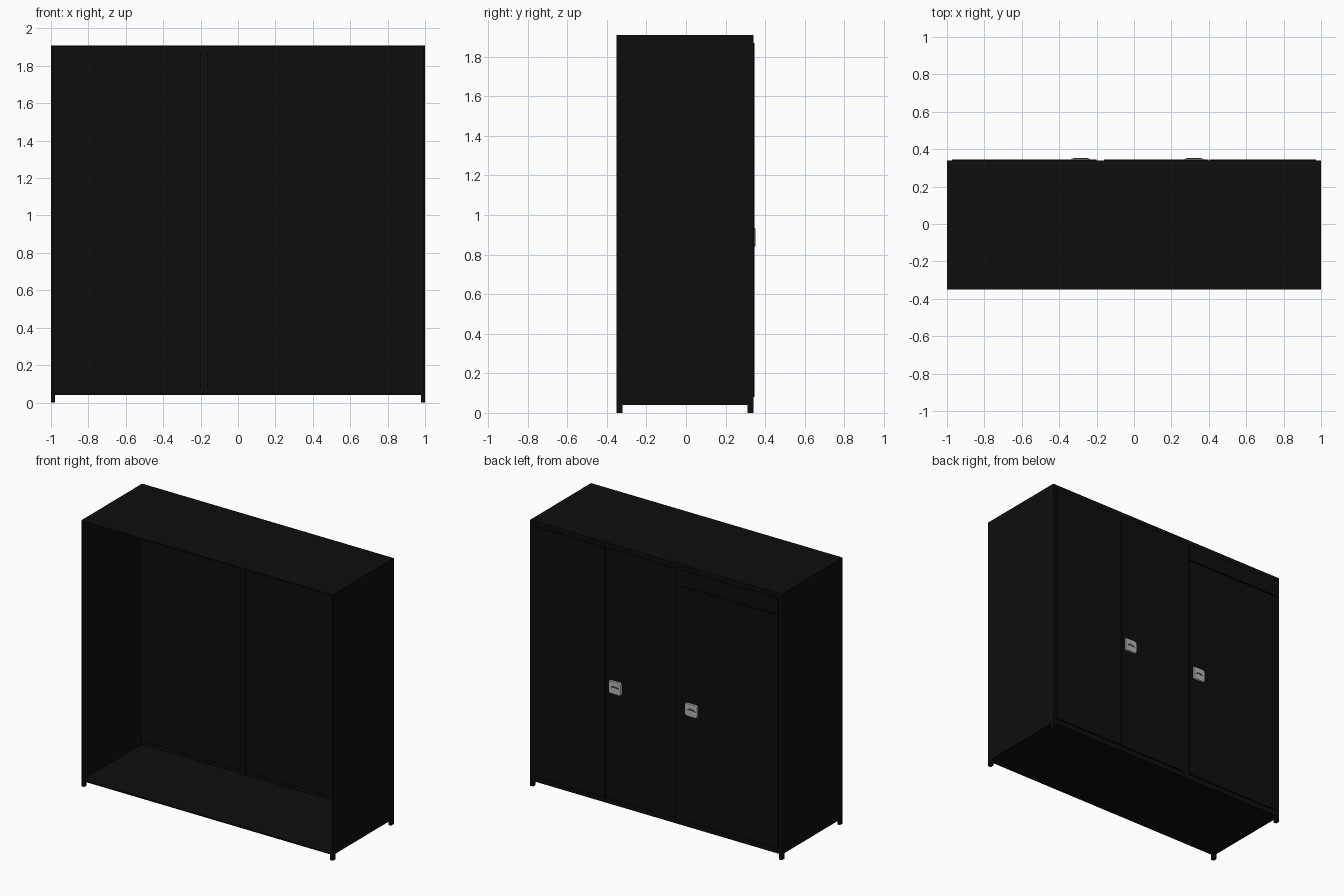
import bpy, bmesh, math
from mathutils import Vector

if "Cube" in bpy.data.objects:
    bpy.data.objects.remove(bpy.data.objects["Cube"], do_unlink=True)


def material(name, value):
    m = bpy.data.materials.new(name)
    m.use_nodes = True
    colour = (value, value, value, 1)
    m.diffuse_color = colour
    m.node_tree.nodes["Principled BSDF"].inputs["Base Color"].default_value = colour
    return m


black = material("black", 0.004)
grey = material("light grey", 0.45)
slot_grey = material("dark grey", 0.05)


def finish(name, bm, mat):
    mesh = bpy.data.meshes.new(name)
    bm.to_mesh(mesh)
    bm.free()
    mesh.materials.append(mat)
    ob = bpy.data.objects.new(name, mesh)
    bpy.context.collection.objects.link(ob)
    return ob


def box(name, x, y, z, mat=black):
    bm = bmesh.new()
    bmesh.ops.create_cube(bm, size=1)
    for v in bm.verts:
        v.co = Vector([(r[0] + r[1]) / 2 + c * (r[1] - r[0])
                       for r, c in zip((x, y, z), v.co)])
    return finish(name, bm, mat)


def prism(name, outline, y0, y1, mat, taper=0):
    # Extrude an x-z outline along y, with an optional chamfered outer rim
    bm = bmesh.new()
    face = bm.faces.new([bm.verts.new((x, y0, z)) for x, z in outline])
    top = bmesh.ops.extrude_face_region(bm, geom=[face])["geom"]
    verts = [v for v in top if isinstance(v, bmesh.types.BMVert)]
    mid = sum((v.co for v in verts), Vector()) / len(verts)
    for v in verts:
        v.co = mid + (v.co - mid) * (1 - taper)
        v.co.y = y1
    bmesh.ops.recalc_face_normals(bm, faces=bm.faces)
    return finish(name, bm, mat)


HEIGHT, BASE = 1.91, 0.04
FRONT, BACK = -0.35, 0.34
SHEET = 0.01

# Thin shell, open at the front
box("top_panel", (-1, 1), (FRONT, BACK), (HEIGHT - SHEET, HEIGHT))
box("floor_panel", (-1, 1), (FRONT, BACK), (BASE, BASE + SHEET))
for side, s in (("left", 1), ("right", -1)):
    xs = sorted((s, s * (1 - SHEET)))
    box(side + "_wall", xs, (FRONT, BACK), (BASE, HEIGHT))
    # Corner feet
    foot_x = sorted((s, s * 0.978))
    box(side + "_front_foot", foot_x, (FRONT, FRONT + 0.03), (0, BASE))
    box(side + "_back_foot", foot_x, (BACK - 0.03, BACK), (0, BASE))
    # Frame stiles beside the doors
    box(side + "_stile", sorted((s, s * 0.975)), (0.318, BACK), (BASE, HEIGHT))

# Frame rails and dividing post
box("bottom_rail", (-1, 1), (0.318, BACK), (BASE, 0.075))
box("top_rail", (-1, 1), (0.318, BACK), (1.875, HEIGHT))
box("dividing_post", (-0.2, -0.16), (0.312, BACK), (BASE, HEIGHT))
box("backing_sheet", (-0.99, 0.99), (0.322, 0.33), (BASE, HEIGHT))

# Doors with narrow gaps between them
for name, x, z in (("left_door", (0.404, 0.972), (0.08, 1.87)),
                   ("middle_door", (-0.16, 0.398), (0.08, 1.87)),
                   ("right_door", (-0.972, -0.2), (0.08, 1.752)),
                   ("right_upper_panel", (-0.972, -0.2), (1.76, 1.87))):
    box(name, x, (0.325, 0.345), z)


def rounded_square(cx, cz, half_x, half_z, radius):
    points = []
    for i, (sx, sz) in enumerate(((1, 1), (-1, 1), (-1, -1), (1, -1))):
        for k in range(5):
            a = math.pi / 2 * (i + k / 4)
            points.append((cx + sx * (half_x - radius) + radius * math.cos(a),
                           cz + sz * (half_z - radius) + radius * math.sin(a)))
    return points


def crescent(cx, cz, half, rise, thick):
    # Arched slot, pointed at both ends
    ts = [-1 + k / 4 for k in range(9)]
    upper = [(cx + t * half, cz + rise * (1 - t * t)) for t in ts]
    lower = [(cx + t * half, cz + (rise - thick) * (1 - t * t)) for t in ts[1:-1]]
    return upper + lower[::-1]


# Flush pull handles
for name, x in (("middle_handle", 0.32), ("right_handle", -0.285)):
    prism(name + "_plate", rounded_square(x, 0.887, 0.053, 0.05, 0.018),
          0.343, 0.351, grey, 0.12)
    prism(name + "_slot", crescent(x, 0.882, 0.038, 0.018, 0.014),
          0.35, 0.352, slot_grey)
